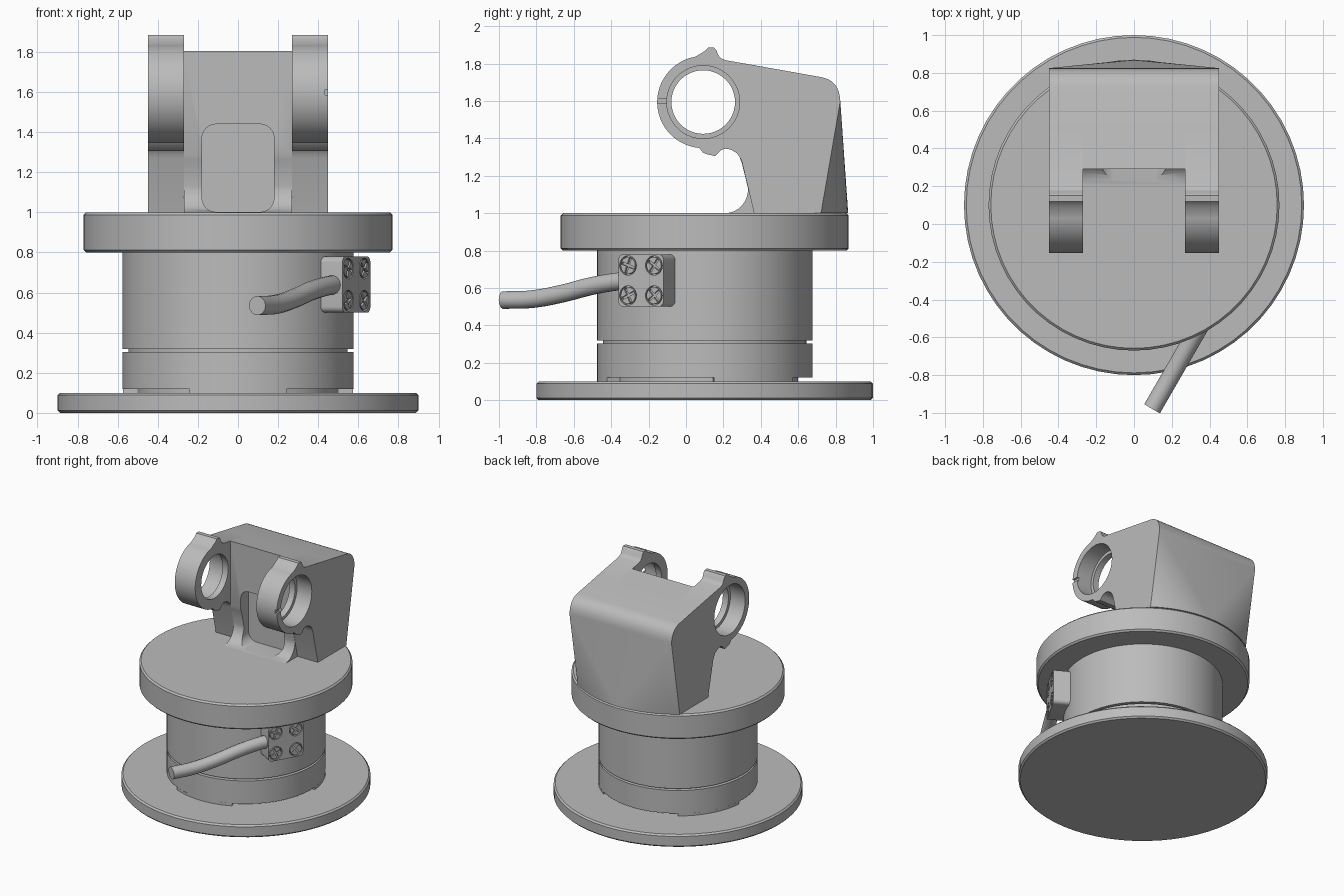
import bpy, bmesh
from math import sin, cos, pi, radians
from mathutils import Vector

if "Cube" in bpy.data.objects:
    bpy.data.objects.remove(bpy.data.objects["Cube"], do_unlink=True)

grey = bpy.data.materials.new("machined grey")
grey.use_nodes = True
grey.diffuse_color = (0.5, 0.5, 0.5, 1)
grey.node_tree.nodes["Principled BSDF"].inputs["Base Color"].default_value = (0.5, 0.5, 0.5, 1)

AXIS_Y = 0.1       # turning axis offset
PLATE_R = 0.77     # turntable radius
parts = []


def finish(name, bm):
    bmesh.ops.recalc_face_normals(bm, faces=bm.faces)
    mesh = bpy.data.meshes.new(name)
    bm.to_mesh(mesh)
    bm.free()
    ob = bpy.data.objects.new(name, mesh)
    bpy.context.scene.collection.objects.link(ob)
    mesh.materials.append(grey)
    parts.append(ob)
    return ob


def along_x(u, v, w):
    return Vector((w, u, v))


def along_y(u, v, w):
    return Vector((u, w, v))


def along_z(u, v, w):
    return Vector((u, v, w))


def on_clamp(u, v, w):
    """Tangent, height and radius on the column side at -30 degrees."""
    a = radians(-30)
    return Vector((w * cos(a) - u * sin(a), AXIS_Y + w * sin(a) + u * cos(a), v))


def prism(name, outline, w0, w1, place):
    bm = bmesh.new()
    rows = [[bm.verts.new(place(u, v, w)) for u, v in outline] for w in (w0, w1)]
    n = len(outline)
    bm.faces.new(rows[0])
    bm.faces.new(rows[1])
    for i in range(n):
        j = (i + 1) % n
        bm.faces.new((rows[0][i], rows[0][j], rows[1][j], rows[1][i]))
    return finish(name, bm)


def arc(cu, cv, r, a0, a1, n=32):
    steps = [radians(a0 + (a1 - a0) * i / n) for i in range(n + 1)]
    return [(cu + r * cos(a), cv + r * sin(a)) for a in steps]


def circle(cu, cv, r, n=48):
    return arc(cu, cv, r, 0, 360, n)[:-1]


def rounded_rect(u0, u1, v0, v1, r):
    corners = ((u1 - r, v1 - r), (u0 + r, v1 - r), (u0 + r, v0 + r), (u1 - r, v0 + r))
    return [p for k, c in enumerate(corners) for p in arc(*c, r, 90 * k, 90 * k + 90, 6)]


def lathe(name, profile, n=60):
    bm = bmesh.new()
    vs = [bm.verts.new((r, AXIS_Y, z)) for r, z in profile]
    es = [bm.edges.new(pair) for pair in zip(vs, vs[1:])]
    bmesh.ops.spin(bm, geom=vs + es, cent=(0, AXIS_Y, 0), axis=(0, 0, 1),
                   angle=2 * pi, steps=n)
    bmesh.ops.remove_doubles(bm, verts=bm.verts, dist=0.0001)
    return finish(name, bm)


def cut(ob, cutter):
    mod = ob.modifiers.new("cut", "BOOLEAN")
    mod.operation, mod.solver, mod.object = "DIFFERENCE", "EXACT", cutter
    bpy.context.view_layer.objects.active = ob
    bpy.ops.object.modifier_apply(modifier=mod.name)
    parts.remove(cutter)
    bpy.data.objects.remove(cutter, do_unlink=True)


def disc(name, r, z0, z1, c=0.012):
    lathe(name, [(0, z0), (r - c, z0), (r, z0 + c), (r, z1 - c), (r - c, z1), (0, z1)])


# Base, column and turntable
disc("base_plate", 0.9, 0, 0.1)
COL = 0.575
lathe("column", [(0, 0.1), (0.5, 0.1), (0.5, 0.12), (COL, 0.12), (COL, 0.303), (0.545, 0.303),
                 (0.545, 0.318), (COL, 0.318), (COL, 0.8), (0, 0.8)])
for k in range(3):
    mid = 30 + 120 * k
    prism(f"column_foot_{k + 1}", arc(0, AXIS_Y, COL, mid - 25, mid + 25, 12)
          + arc(0, AXIS_Y, 0.49, mid + 25, mid - 25, 12), 0.1, 0.12, along_z)
disc("turntable", PLATE_R, 0.8, 1.0)

# Bracket arms: clamp ring with lugs, running back into the housing
RING = (0.092, 1.594)
SPLIT = 0.5
top_split = (SPLIT, 1.767)
arm_outline = (arc(*RING, 0.246, 100, 265, 40)
               + [(0.09, 1.325), (0.107, 1.316), (0.155, 1.305), (0.172, 1.32), (0.187, 1.337),
                  (0.21, 1.345), (0.24, 1.34), (0.273, 1.32), (0.29, 1.295), (0.3, 1.27),
                  (0.364, 1.0), (SPLIT, 1.0), top_split, (0.21, 1.818), (0.185, 1.829),
                  (0.171, 1.847), (0.163, 1.872), (0.15, 1.885), (0.118, 1.885),
                  (0.107, 1.872), (0.09, 1.86)])
for side, s in (("left", 1), ("right", -1)):
    arm = prism(f"{side}_arm", arm_outline, s * 0.27, s * 0.45, along_x)
    cut(arm, prism("bore", circle(*RING, 0.17), s * 0.2, s * 0.5, along_x))
    cut(arm, prism("counterbore", circle(*RING, 0.195), s * 0.32, s * 0.5, along_x))
    if s > 0:
        cut(arm, prism("notch", rounded_rect(-0.2, -0.07, 1.585, 1.612, 0.003),
                       0.435, 0.5, along_x))

# Web between the arms, with a curved foot and a pocket
foot = [(0.21 + 0.122 * cos(a), 1.13 - 0.13 * sin(a)) for a in [pi / 16 * i for i in range(9)]]
web = prism("centre_web", [(0.29, 1.804), (0.29, 1.29), (0.3, 1.262)] + foot
            + [(SPLIT, 1.0), top_split], -0.27, 0.27, along_x)
cut(web, prism("pocket", rounded_rect(-0.18, 0.18, 1.002, 1.44, 0.07), 0.1, 0.39, along_y))

# Rear housing: straight rounded top blending down to the turntable rim
bm = bmesh.new()
p0, p1, p2 = Vector((0.723, 1.727)), Vector((0.82, 1.71)), Vector((0.825, 1.6))
shoulder = [p0 * (1 - t) ** 2 + p1 * 2 * t * (1 - t) + p2 * t * t for t in [i / 8 for i in range(9)]]
for x in (-0.45, 0.45):
    for y, z in [(SPLIT, 1.0), top_split] + [tuple(p) for p in shoulder]:
        bm.verts.new((x, y, z))
for i in range(-10, 11):
    x = 0.045 * i
    bm.verts.new((x, AXIS_Y + (PLATE_R ** 2 - x * x) ** 0.5 - 0.003, 1.0))
hull = bmesh.ops.convex_hull(bm, input=bm.verts)
bmesh.ops.delete(bm, geom=[v for v in bm.verts if not v.link_faces], context="VERTS")
finish("rear_housing", bm)

# Cable clamp with four recessed cross-head screws
MID_Z, FACE_R, HALF = 0.64, 0.682, 0.139
clamp = prism("cable_clamp", rounded_rect(-HALF, HALF, MID_Z - 0.14, MID_Z + 0.14, 0.03),
              0.55, FACE_R, on_clamp)
for k, (u, dz) in enumerate(((-1, -1), (1, -1), (1, 1), (-1, 1))):
    u, v = u * 0.08, MID_Z + dz * 0.08
    cut(clamp, prism("hole", circle(u, v, 0.052, 24), FACE_R - 0.02, 0.75, on_clamp))
    head = prism(f"screw_{k + 1}", circle(u, v, 0.045, 24), FACE_R - 0.03, FACE_R, on_clamp)
    cross = []
    for q in range(4):
        a = radians(25 + 15 * k + 90 * q)
        for px, py in ((0.04, -0.007), (0.04, 0.007), (0.007, 0.007)):
            cross.append((u + px * cos(a) - py * sin(a), v + px * sin(a) + py * cos(a)))
    cut(head, prism("cross", cross, FACE_R - 0.014, 0.75, on_clamp))

# Cable leaving the clamp sideways
curve = bpy.data.curves.new("cable", "CURVE")
curve.dimensions = "3D"
curve.bevel_depth, curve.bevel_resolution, curve.use_fill_caps = 0.048, 5, True
path = [(0.1, 0.64), (0.17, 0.635), (0.34, 0.61), (0.52, 0.57), (0.7, 0.541), (0.885, 0.535)]
spline = curve.splines.new("BEZIER")
spline.bezier_points.add(len(path) - 1)
spline.resolution_u = 6
for bp, (t, z) in zip(spline.bezier_points, path):
    bp.co = on_clamp(-t, z, 0.622)
    bp.handle_left_type = bp.handle_right_type = "AUTO"
cable = bpy.data.objects.new("cable", curve)
bpy.context.scene.collection.objects.link(cable)
curve.materials.append(grey)
parts.append(cable)

# Smooth shading with crisp edges
bpy.ops.object.select_all(action="DESELECT")
for ob in parts:
    ob.select_set(True)
bpy.context.view_layer.objects.active = cable
bpy.ops.object.convert(target="MESH")
bpy.context.view_layer.objects.active = parts[0]
bpy.ops.object.shade_smooth_by_angle(angle=radians(30))
